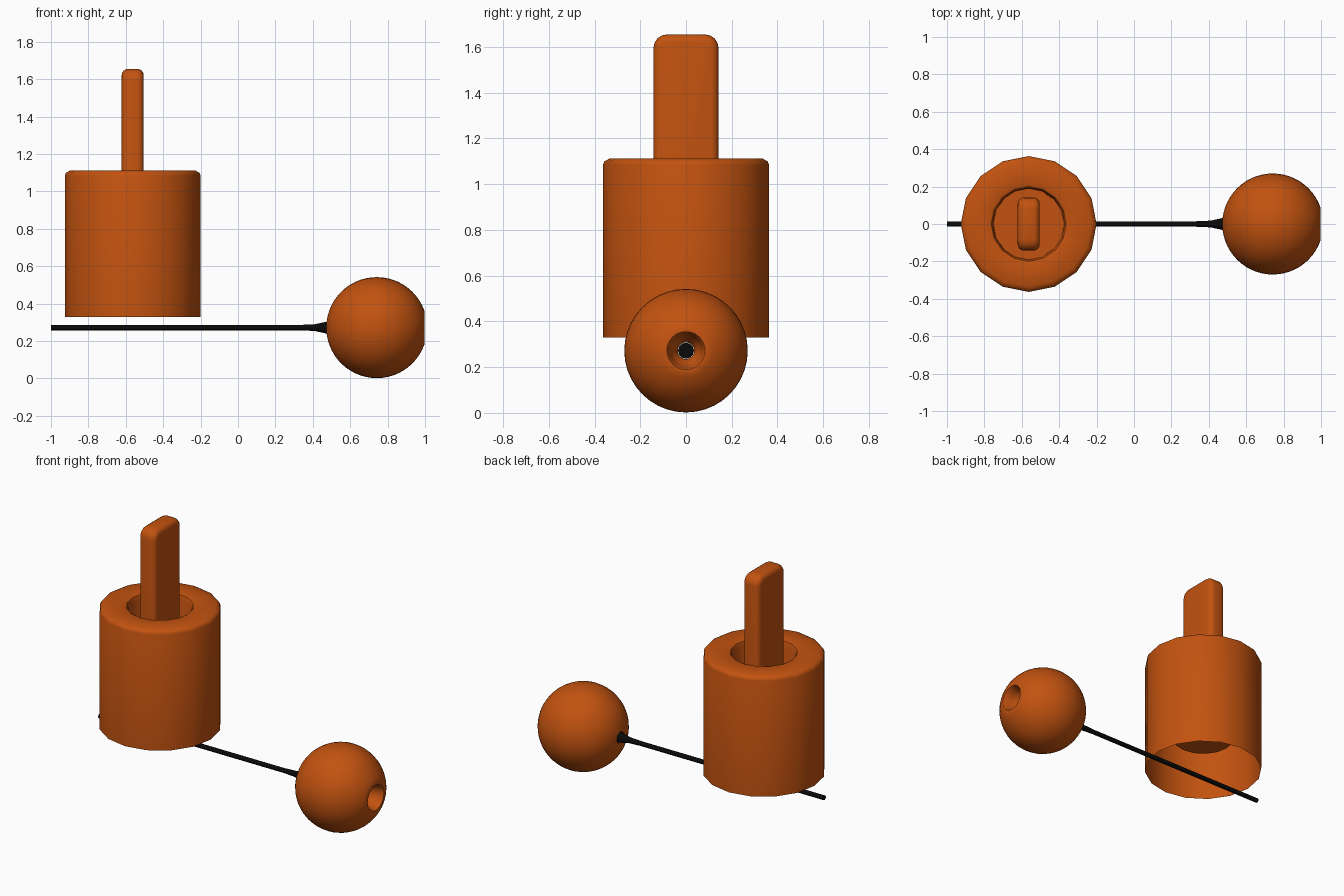
import bpy, bmesh, math
from mathutils import Matrix

if "Cube" in bpy.data.objects:
    bpy.data.objects.remove(bpy.data.objects["Cube"])


def material(name, rgb):
    m = bpy.data.materials.new(name)
    m.diffuse_color = (*rgb, 1)
    m.use_nodes = True
    m.node_tree.nodes["Principled BSDF"].inputs["Base Color"].default_value = m.diffuse_color
    return m


ORANGE = material("burnt orange", (0.54, 0.085, 0.005))
BLACK = material("black", (0.003, 0.003, 0.003))


def finish(name, bm, mat, matrix, angle=40):
    """Turn a bmesh into a smooth-shaded object."""
    bmesh.ops.remove_doubles(bm, verts=bm.verts, dist=1e-5)
    bmesh.ops.recalc_face_normals(bm, faces=bm.faces)
    bm.transform(matrix)
    me = bpy.data.meshes.new(name)
    bm.to_mesh(me)
    bm.free()
    me.materials.append(mat)
    ob = bpy.data.objects.new(name, me)
    bpy.context.collection.objects.link(ob)
    bpy.ops.object.select_all(action='DESELECT')
    ob.select_set(True)
    bpy.context.view_layer.objects.active = ob
    bpy.ops.object.shade_smooth_by_angle(angle=math.radians(angle))
    return ob


def lathe(name, profile, sides, mat, matrix):
    """Spin (radius, height) points about z."""
    bm = bmesh.new()
    vs = [bm.verts.new((r, 0, h)) for r, h in profile]
    es = [bm.edges.new(p) for p in zip(vs, vs[1:])]
    bmesh.ops.spin(bm, geom=vs + es, cent=(0, 0, 0), axis=(0, 0, 1),
                   angle=math.tau, steps=sides, use_duplicate=False)
    return finish(name, bm, mat, matrix)


BODY_X, AXIS_Z = -0.563, 0.272
ALONG_X = Matrix.Translation((0, 0, AXIS_Z)) @ Matrix.Rotation(math.pi / 2, 4, 'Y')

# hollow body, open below, with a round cup sunk into the top
lathe("body", [(0.363, 0.33), (0.363, 1.085), (0.357, 1.1), (0.335, 1.112),
               (0.215, 1.112), (0.2, 1.106), (0.191, 1.085), (0.188, 0.555),
               (0, 0.555)], 16, ORANGE, Matrix.Translation((BODY_X, 0, 0)))

# flat peg: rounded top corners first, then all edges softened
bm = bmesh.new()
bmesh.ops.create_cube(bm, size=1, matrix=Matrix.Translation((0, 0, 1.105))
                      @ Matrix.Diagonal((0.118, 0.285, 1.1, 1)))
corners = [e for e in bm.edges if all(v.co.z > 1 for v in e.verts)
           and abs(e.verts[0].co.x - e.verts[1].co.x) > 0.05]
bmesh.ops.bevel(bm, geom=corners, offset=0.06, segments=4, profile=0.5, affect='EDGES')
sharp = [e for e in bm.edges if len(e.link_faces) == 2
         and e.calc_face_angle() > math.radians(60)
         and max(v.co.z for v in e.verts) > 1]
bmesh.ops.bevel(bm, geom=sharp, offset=0.034, segments=4, profile=0.5, affect='EDGES')
finish("peg", bm, ORANGE, Matrix.Translation((BODY_X, 0, 0)))

# ball with a tapered bore opening outward
BALL_X, R = 0.742, 0.27
t0, t1 = math.asin(0.036 / R), math.asin(0.09 / R)
arc = []
for i in range(25):
    t = t0 + (math.pi - t1 - t0) * i / 24
    arc.append((R * math.sin(t), BALL_X - R * math.cos(t)))
bore = [(0.083, 0.995), (0.077, 0.985), (0.07, 0.95), (0.058, 0.91), (0.04, 0.89),
        (0.036, 0.87), arc[0]]
lathe("ball", arc + bore, 40, ORANGE, ALONG_X)

# cord flaring into a plug inside the ball
lathe("cord", [(0, -1), (0.0145, -1), (0.0145, 0.33), (0.018, 0.41), (0.03, 0.465),
               (0.035, 0.49), (0.035, 0.885), (0, 0.885)], 12, BLACK, ALONG_X)
